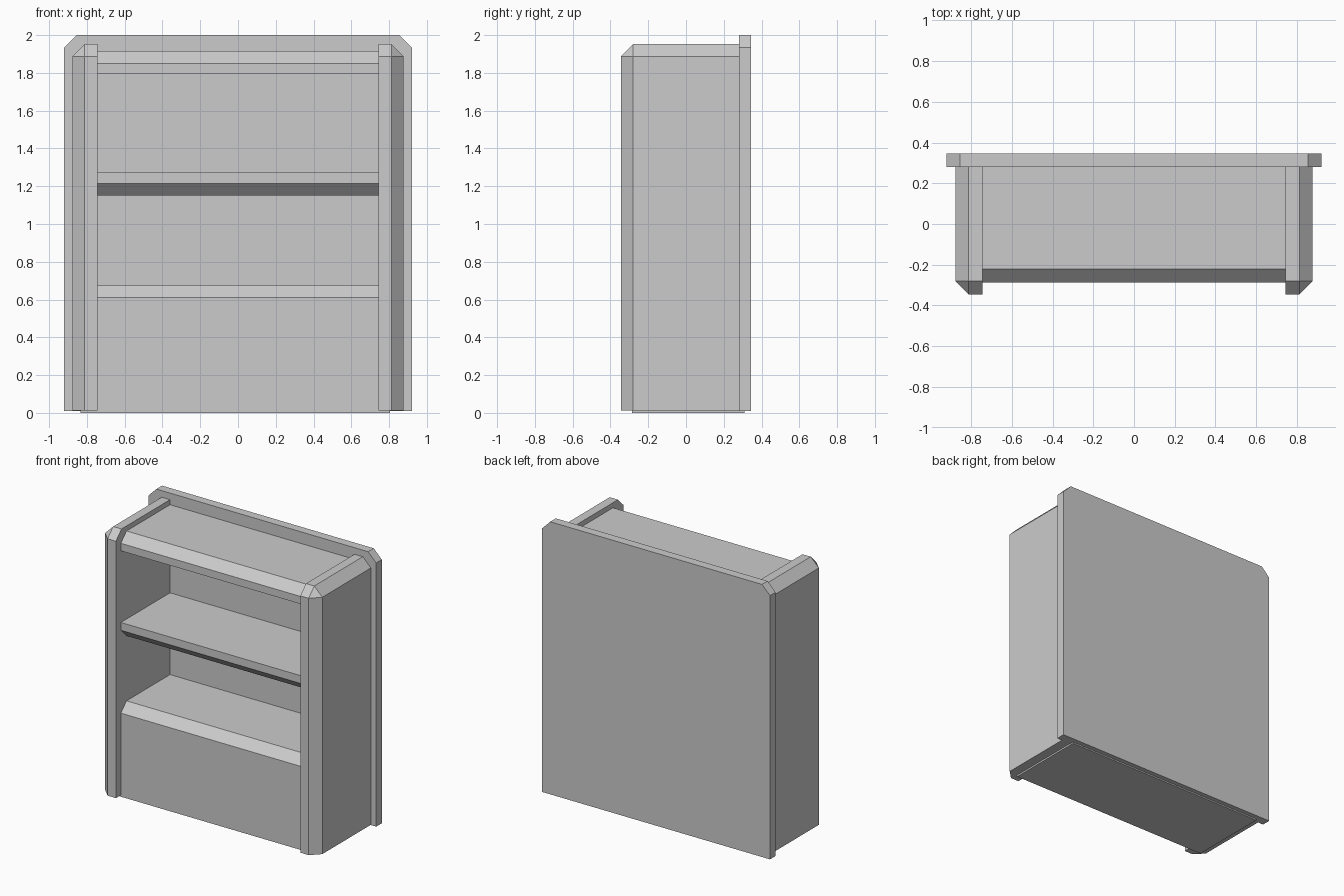
import bpy, bmesh

cube = bpy.data.objects.get("Cube")
if cube:
    bpy.data.objects.remove(cube, do_unlink=True)

# single neutral grey finish
GREY = (0.6, 0.6, 0.6, 1.0)
grey = bpy.data.materials.new("neutral grey")
grey.use_nodes = True
grey.diffuse_color = GREY
for node in grey.node_tree.nodes:
    if node.type == 'BSDF_PRINCIPLED':
        node.inputs["Base Color"].default_value = GREY

CHAMFER = 0.065


def box(name, lo, hi, chamfered=None):
    """Box from corner to corner; chamfered(mid) picks edges by their midpoint
    measured from the box centre as -1, 0 or 1 on each axis."""
    bm = bmesh.new()
    bmesh.ops.create_cube(bm, size=2)
    edges = []
    if chamfered:
        for e in bm.edges:
            mid = (e.verts[0].co + e.verts[1].co) / 2
            if chamfered(*(round(c) for c in mid)):
                edges.append(e)
    for v in bm.verts:
        for i in range(3):
            v.co[i] = lo[i] if v.co[i] < 0 else hi[i]
    if edges:
        bmesh.ops.bevel(bm, geom=edges, offset=CHAMFER, offset_type='OFFSET',
                        segments=1, profile=0.5, affect='EDGES')
    bmesh.ops.recalc_face_normals(bm, faces=bm.faces[:])
    mesh = bpy.data.meshes.new(name)
    bm.to_mesh(mesh)
    bm.free()
    mesh.materials.append(grey)
    obj = bpy.data.objects.new(name, mesh)
    bpy.context.collection.objects.link(obj)
    return obj


# back panel with clipped upper corners
box("back_panel", (-0.92, 0.28, 0.01), (0.92, 0.345, 2.0),
    lambda x, y, z: x != 0 and z == 1 and y == 0)

# side panels, chamfered on the outer front, outer top and front top edges
for side, label in ((1, "left"), (-1, "right")):
    inner, outer = 0.745 * side, 0.877 * side

    def trim(x, y, z, s=side):
        return (x == s, y == -1, z == 1).count(True) == 2

    box(label + "_side_panel", (min(inner, outer), -0.345, 0.012),
        (max(inner, outer), 0.285, 1.952), trim)


# shelves between the sides
def front_top(x, y, z):
    return y == -1 and z == 1


def front_bottom(x, y, z):
    return y == -1 and z == -1


box("top_shelf", (-0.78, -0.287, 1.795), (0.78, 0.3, 1.915), front_top)
box("middle_shelf", (-0.78, -0.287, 1.15), (0.78, 0.3, 1.272), front_bottom)
box("base_cabinet", (-0.835, -0.287, 0.0), (0.805, 0.31, 0.675), front_top)
